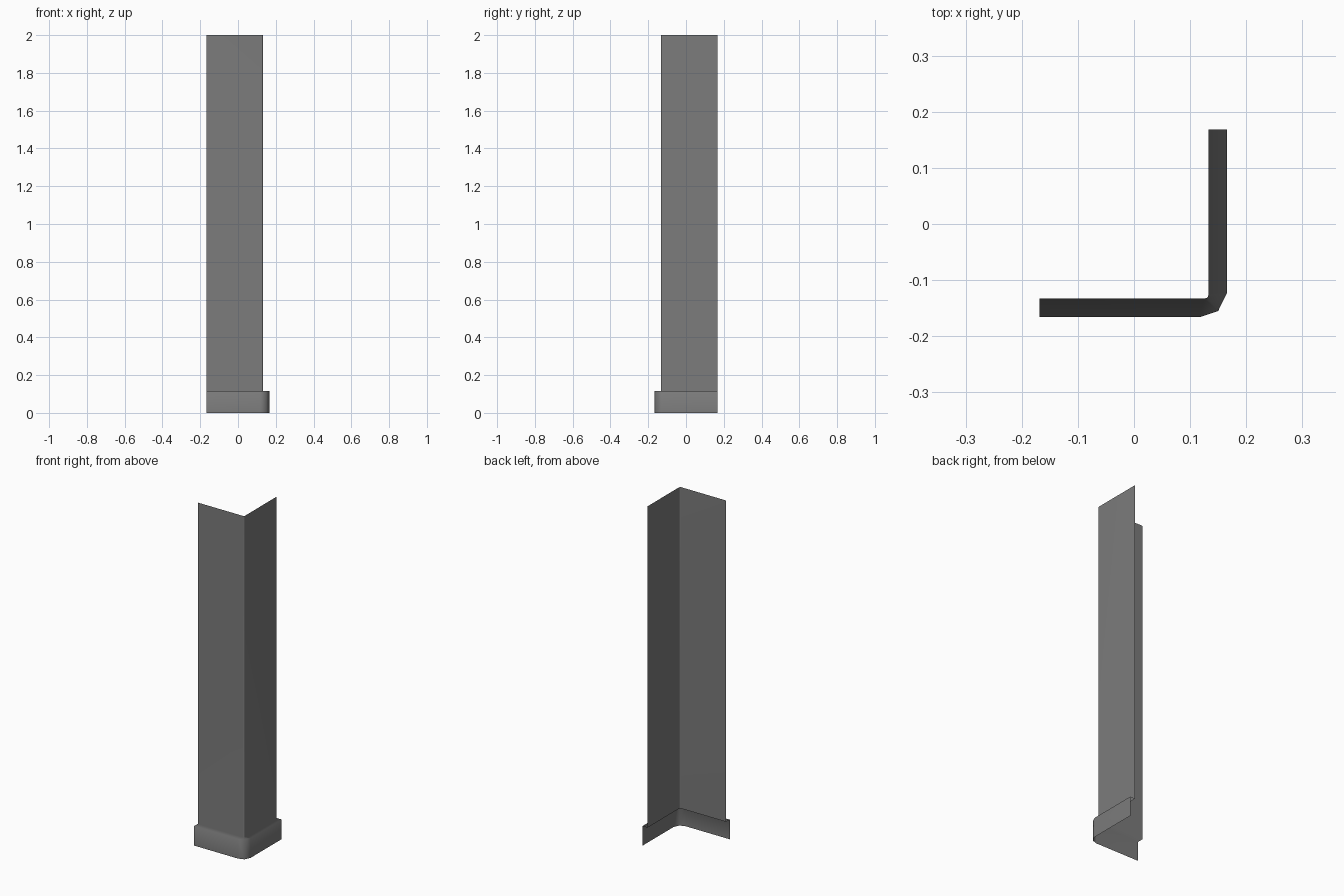
import bpy
import bmesh

cube = bpy.data.objects.get("Cube")
if cube:
    bpy.data.objects.remove(cube, do_unlink=True)

# Plain grey finish
grey = bpy.data.materials.new("wall grey")
grey.use_nodes = True
colour = (0.2, 0.2, 0.2, 1)
grey.diffuse_color = colour
grey.node_tree.nodes["Principled BSDF"].inputs["Base Color"].default_value = colour

# Corner plans, running from the front end round to the back end
inner = [(-0.168, -0.133), (0.125, -0.133), (0.131, -0.131), (0.133, -0.125), (0.133, 0.168)]
outer = [(-0.168, -0.166), (0.117, -0.166), (0.15, -0.155), (0.166, -0.122), (0.166, 0.168)]
TOP, LEDGE = 2.0, 0.115

# Open sheet: wall, flat ledge and skirting stacked as rows
bm = bmesh.new()
rows = [[bm.verts.new((x, y, z)) for x, y in plan]
        for plan, z in ((inner, TOP), (inner, LEDGE), (outer, LEDGE), (outer, 0))]
for upper, lower in zip(rows, rows[1:]):
    for i in range(len(inner) - 1):
        face = bm.faces.new((upper[i], lower[i], lower[i + 1], upper[i + 1]))
        face.smooth = True

mesh = bpy.data.meshes.new("corner_wall")
bm.to_mesh(mesh)
bm.free()
mesh.materials.append(grey)
wall = bpy.data.objects.new("corner_wall", mesh)
bpy.context.collection.objects.link(wall)

# Large faces stay flat while the narrow corner faces blend
weighted = wall.modifiers.new("weighted_normals", 'WEIGHTED_NORMAL')
weighted.mode = 'FACE_AREA'
weighted.weight = 50
